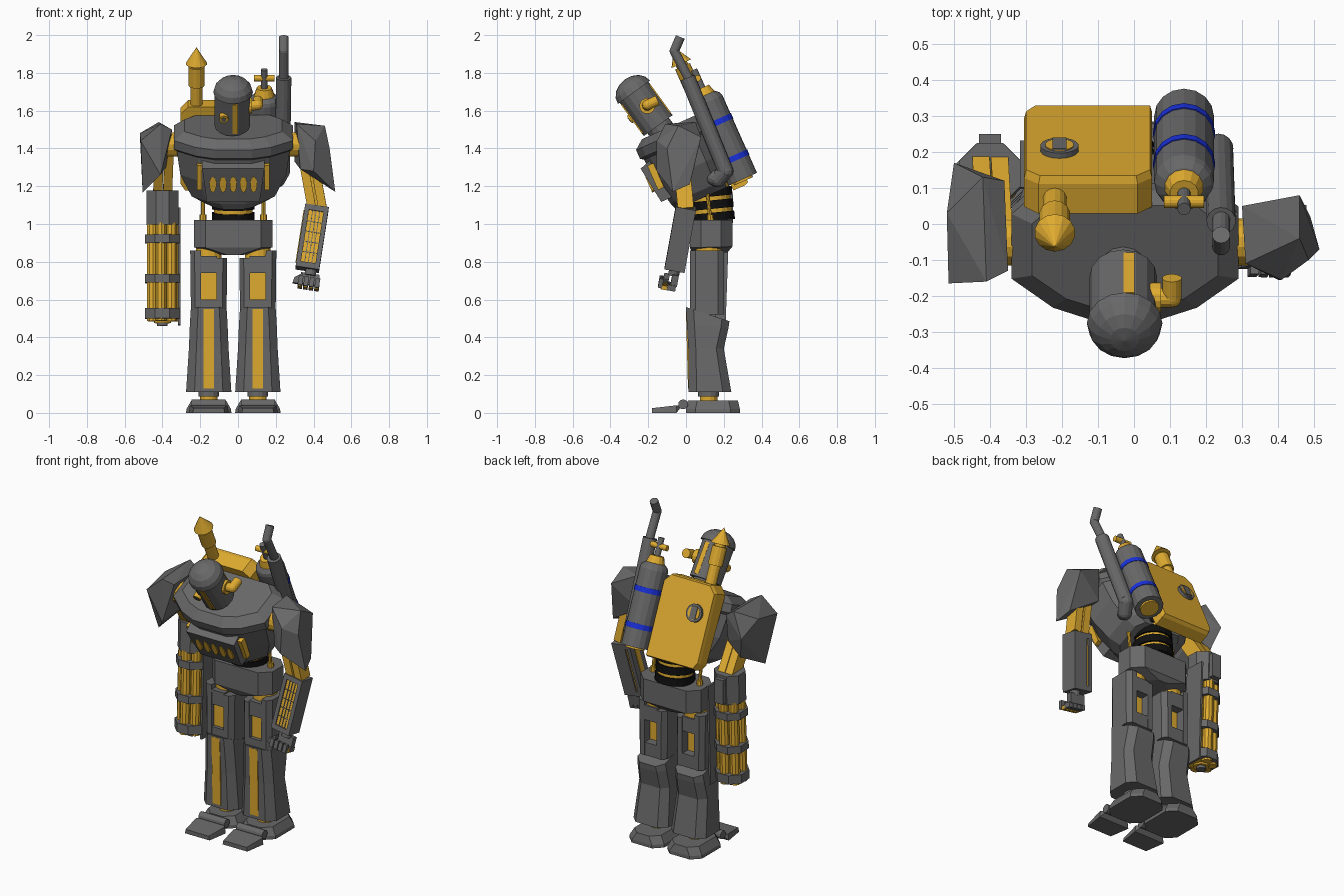
import bpy, bmesh, math
from math import radians, cos, sin, pi
from mathutils import Vector, Matrix

if "Cube" in bpy.data.objects:
    bpy.data.objects.remove(bpy.data.objects["Cube"])

def material(name, rgb):
    m = bpy.data.materials.new(name)
    m.use_nodes = True
    m.diffuse_color = (*rgb, 1)
    m.node_tree.nodes["Principled BSDF"].inputs["Base Color"].default_value = (*rgb, 1)
    return m

GREY = material("steel grey", (.14, .14, .14))
GOLD = material("brass", (.74, .41, .03))
BLUE = material("band blue", (.01, .03, .7))
BLACK = material("rubber black", (.005, .005, .005))
I = Matrix()
CX = -.025                                   # middle plane of the body
move = Matrix.Translation

def finish(name, bm, mat, M=I):
    bmesh.ops.recalc_face_normals(bm, faces=bm.faces)
    bm.transform(M)
    me = bpy.data.meshes.new(name)
    bm.to_mesh(me)
    bm.free()
    me.materials.append(mat)
    ob = bpy.data.objects.new(name, me)
    bpy.context.collection.objects.link(ob)

def loft(name, rings, mat, M=I):
    bm = bmesh.new()
    vs = [[bm.verts.new(p) for p in r] for r in rings]
    n = len(rings[0])
    for lo, hi in zip(vs, vs[1:]):
        for i in range(n):
            bm.faces.new((lo[i], lo[(i + 1) % n], hi[(i + 1) % n], hi[i]))
    bm.faces.new(vs[0])
    bm.faces.new(vs[-1])
    finish(name, bm, mat, M)

def hull(name, pts, mat, M=I):
    bm = bmesh.new()
    for p in pts:
        bm.verts.new(p)
    bmesh.ops.convex_hull(bm, input=bm.verts)
    bmesh.ops.dissolve_limit(bm, angle_limit=radians(3), verts=bm.verts, edges=bm.edges)
    finish(name, bm, mat, M)

def box(name, c, s, mat, M=I):
    bm = bmesh.new()
    bmesh.ops.create_cube(bm, size=1, matrix=move(c) @ Matrix.Diagonal((*s, 1)))
    finish(name, bm, mat, M)

def aim(a, b, axis=(0, 0, 1)):
    return move(a) @ Vector(axis).rotation_difference(Vector(b) - Vector(a)).to_matrix().to_4x4()

def rod(name, a, b, r, mat, r2=None, n=14, M=I):
    d = (Vector(b) - Vector(a)).length
    bm = bmesh.new()
    bmesh.ops.create_cone(bm, cap_ends=True, segments=n, radius1=r, radius2=r if r2 is None else r2,
                          depth=d, matrix=move((0, 0, d / 2)))
    finish(name, bm, mat, M @ aim(a, b))

def ball(name, c, r, mat, M=I, squash=1, half=False):
    bm = bmesh.new()
    bmesh.ops.create_uvsphere(bm, u_segments=16, v_segments=8, radius=r)
    if half:
        bmesh.ops.delete(bm, geom=[v for v in bm.verts if v.co.z < -r * .05], context='VERTS')
        bmesh.ops.holes_fill(bm, edges=bm.edges)
    finish(name, bm, mat, M @ move(c) @ Matrix.Diagonal((1, 1, squash, 1)))

def pipe(name, pts, r, mat):
    for i, (a, b) in enumerate(zip(pts, pts[1:])):
        rod(f"{name}_{i}", a, b, r, mat)
        if i:
            ball(f"{name}_bend_{i}", a, r, mat)

def octo(hx, y0, y1, zf, zb, c):
    """Chamfered rectangle; height runs from zf at the front to zb at the back."""
    pts = [(hx - c, y0), (hx, y0 + c), (hx, y1 - c), (hx - c, y1)]
    pts += [(-x, y) for x, y in reversed(pts)]
    return [(x, y, zf + (zb - zf) * (y - y0) / (y1 - y0)) for x, y in pts]

# legs and feet
for side, sx in (("left", 1), ("right", -1)):
    L = move((CX + .13 * sx, 0, 0))
    loft(side + "_foot", [octo(.12, 0, .285, 0, 0, .05), octo(.118, 0, .285, .02, .02, .05),
                          octo(.092, .01, .275, .065, .065, .05)], GREY, L)
    rod(side + "_toe_joint", (-.09, -.015, .045), (.09, -.015, .045), .026, GREY, M=L)
    hull(side + "_toe", [(x * s, y, z) for s in (-1, 1) for x, y, z in
         ((.085, -.18, 0), (.08, -.18, .025), (.105, -.05, 0), (.1, -.05, .04), (.07, -.02, .04))], GREY, L)
    rod(side + "_ankle", (0, .12, .05), (0, .12, .12), .047, GOLD, M=L)
    rod(side + "_ankle_collar", (0, .12, .088), (0, .12, .12), .056, GREY, M=L)
    loft(side + "_shin", [octo(.12, .012, .24, .11, .11, .045), octo(.105, .012, .2, .34, .34, .04),
                          octo(.1, .005, .225, .47, .45, .04), octo(.095, 0, .23, .56, .485, .04)], GREY, L)
    hull(side + "_shin_stripe", [(x, y + d, z) for x in (-.028, .028) for d in (-.0015, .02)
                                 for y, z in ((.012, .13), (.012, .34), (.001, .55))], GOLD, L)
    rod(side + "_knee", (-.07, .11, .5), (.07, .11, .5), .05, GREY, M=L)
    # thigh: open frame around a brass core, top sloping down inwards
    for s in (-1, 1):
        top = .86 if s == sx else .82
        hull(f"{side}_thigh_rail_{s}", [(s * x * k, y, z) for z, k in ((.52, .96), (.6, 1), (top, 1)) for x, y in
             ((.042, .02), (.075, .02), (.098, .05), (.098, .17), (.075, .2), (.042, .2))], GREY, L)
    box(side + "_thigh_top", (0, .11, .785), (.09, .175, .09), GREY, L)
    box(side + "_thigh_bottom", (0, .11, .56), (.09, .175, .08), GREY, L)
    box(side + "_thigh_core", (0, .095, .67), (.09, .1, .16), GOLD, L)
    rod(side + "_hip", (0, .12, .8), (0, .12, .885), .07, GOLD, M=L)

# pelvis and waist
B = move((CX, 0, 0))
loft("pelvis", [octo(.07, .04, .22, .835, .85, .04), octo(.208, .02, .245, .875, .88, .06),
                octo(.208, .02, .245, 1.02, 1.02, .06)], GREY, B)
z = 1.015
for i in range(7):
    h, r, mat = ((.045, .115, BLACK), (.02, .103, GOLD))[i % 2]
    y = .145 - .1 * (z - 1.015)
    rod(f"waist_ring_{i}", (CX, y, z), (CX, y - .1 * h, z + h), r, mat, n=18)
    z += h
for s in (-1, 1):
    rod(f"waist_piston_{s}", (CX + .16 * s, .13, 1.01), (CX + .16 * s, .11, 1.2), .01, GOLD, n=8)
    rod(f"waist_piston_base_{s}", (CX + .16 * s, .13, 1.01), (CX + .16 * s, .128, 1.05), .018, GOLD, n=8)

# chest, leaning forward
T = move((CX, .15, 1.1)) @ Matrix.Rotation(radians(24), 4, 'X')
half = [(.1, -.26), (.2, -.225), (.315, -.137), (.315, .06), (.24, .13)]
plan = half + [(-x, y) for x, y in reversed(half)]
levels = ((.06, .5, .74), (.1, .7, .8), (.23, .89, .9), (.37, .95, .93), (.385, 1, 1), (.435, 1, 1), (.475, .82, .8))
loft("chest", [[(x * a, y * b, z) for x, y in plan] for z, a, b in levels], GREY, T)
hull("chest_plate", [(x * s, y, z) for s in (-1, 1) for x, y, z in
     ((.14, -.25, .13), (.165, -.278, .335), (.14, -.18, .13), (.165, -.2, .36))], GREY, T)
for i in range(5):
    rod(f"chest_vent_{i}", (0, 0, 0), (0, -.02, 0), .019, GOLD, n=10,
        M=T @ move((-.108 + .054 * i, -.253, .24)) @ Matrix.Diagonal((1, 1, 2.4, 1)))
for s in (-1, 1):
    box(f"chest_bracket_{s}", (.178 * s, -.222, .265), (.026, .035, .14), GOLD, T)

# head
H = move((-.03, -.15, 1.525)) @ Matrix.Rotation(radians(36), 4, 'X')
rod("neck", (0, 0, -.1), (0, 0, .02), .07, GREY, M=H)
rod("head", (0, 0, -.005), (0, 0, .215), .094, GREY, n=16, M=H)
ball("head_dome", (.004, 0, .213), .105, GREY, H, .8, True)
for s in (-1, 1):
    box(f"head_stripe_{s}", (.016, s * .086, .105), (.03, .018, .19), GOLD, H)
rod("eye_barrel", (-.045, -.06, .11), (-.045, -.105, .11), .024, GOLD, M=H)
rod("eye_lens", (-.045, -.09, .11), (-.045, -.108, .11), .013, GREY, M=H)
rod("ear_flange", (.04, -.205, 1.625), (.075, -.205, 1.625), .042, GOLD)
pipe("ear_pipe", [(.05, -.205, 1.625), (.105, -.205, 1.63), (.105, -.15, 1.655)], .027, GOLD)

# back box with chamfered corners, porthole and chimney
profile = [(-.255, .03), (.075, .03), (.075, .48), (.035, .523), (-.24, .523), (-.28, .48), (-.28, .07)]
loft("back_box", [[(x, .1 + .05 * (.523 - z), z) for x, z in profile], [(x, .19, z) for x, z in profile],
     [(-.1 + (x + .1) * .97, .212, .27 + (z - .27) * .97) for x, z in profile]], GOLD, T)
rod("porthole_rim", (-.182, .2, .344), (-.182, .228, .344), .053, GREY, n=18, M=T)
rod("porthole_glass", (-.182, .22, .344), (-.182, .231, .344), .04, GOLD, n=18, M=T)
box("porthole_bar", (-.182, .23, .344), (.04, .01, .075), GREY, T)
for name, z0, z1, r, r2 in (("stem", .5, .65, .033, .033), ("collar", .63, .74, .043, .043),
                            ("throat", .73, .76, .032, .032), ("cap", .755, .85, .057, 0)):
    rod("chimney_" + name, (-.195, .145, z0), (-.195, .145, z1), r, GOLD, r2, M=T)

# gas tank
G = move((.139, .30, 1.237)) @ Matrix.Rotation(radians(24), 4, 'X')
rod("tank", (0, 0, 0), (0, 0, .45), .083, GREY, n=16, M=G)
ball("tank_shoulder", (0, 0, .45), .083, GREY, G, .6)
rod("tank_base", (0, 0, -.012), (0, 0, .01), .055, GOLD, n=16, M=G)
rod("tank_cap", (0, 0, .47), (0, 0, .53), .06, GOLD, .04, M=G)
for z in (.12, .33):
    rod(f"tank_band_{z}", (0, 0, z - .015), (0, 0, z + .015), .086, BLUE, n=16, M=G)
rod("valve_stem", (0, 0, .5), (0, 0, .635), .018, GREY, M=G)
rod("valve_bar", (-.055, 0, .585), (.055, 0, .585), .017, GOLD, M=G)

# exhaust
pipe("exhaust", [(.242, .008, 1.775), (.235, .21, 1.28), (.21, .17, 1.235), (.15, .09, 1.27)], .041, GREY)
pipe("exhaust_tip", [(.242, .03, 1.74), (.242, -.062, 1.915), (.242, -.03, 1.99)], .025, GREY)

# shoulders
for s in (-1, 1):
    rod(f"shoulder_joint_{s}", (CX + .25 * s, -.05, 1.42), (CX + .4 * s, -.05, 1.42), .065, GOLD)
hull("left_shoulder_pad", [(.31, -.11, 1.53), (.3, .05, 1.54), (.46, -.04, 1.52), (.46, .08, 1.46), (.41, -.155, 1.44),
     (.485, -.1, 1.4), (.515, -.07, 1.17), (.49, .02, 1.21), (.4, -.155, 1.28), (.33, -.11, 1.29), (.3, .05, 1.33)], GREY)
hull("right_shoulder_pad", [(-.35, -.13, 1.5), (-.36, .12, 1.5), (-.41, -.16, 1.53), (-.42, .13, 1.54), (-.515, -.165, 1.44),
     (-.52, .03, 1.48), (-.5, .17, 1.4), (-.505, -.06, 1.165), (-.46, .12, 1.26), (-.41, -.16, 1.26),
     (-.36, .1, 1.33)], GREY)

# left arm with caged forearm
A = aim((.365, -.03, 1.38), (.422, 0, 1.07), (0, 0, -1))
for s in (-1, 1):
    box(f"left_upper_arm_{s}", (.028 * s, 0, -.15), (.045, .085, .32), GOLD, A)
box("left_upper_arm_core", (0, 0, -.15), (.05, .06, .3), GOLD, A)
F = aim((.418, 0, 1.09), (.365, -.062, .75), (0, 0, -1))
box("forearm_core", (0, 0, -.17), (.1, .09, .32), GOLD, F)
for s in (-1, 1):
    box(f"forearm_side_{s}", (.051 * s, 0, -.17), (.024, .108, .34), GREY, F)
    box(f"forearm_cap_{s}", (0, 0, -.17 + .155 * s), (.1, .108, .03), GREY, F)
box("forearm_back", (.008, .045, -.17), (.066, .018, .32), GREY, F)
box("forearm_inner_strip", (-.064, 0, -.17), (.006, .035, .28), GOLD, F)
for i in range(3):
    box(f"forearm_bar_{i}", (.019 * (i - 1), -.045, -.17), (.004, .008, .3), GREY, F)
for i in range(4):
    box(f"forearm_rung_{i}", (0, -.045, -.09 - .055 * i), (.08, .006, .004), GREY, F)

# hand
P = F @ move((.02, 0, -.34))
rod("wrist", (0, 0, .02), (0, 0, -.03), .03, GREY, M=P)
box("palm", (0, .01, -.05), (.1, .035, .06), GREY, P)
for i in range(4):
    x = -.045 + .03 * i
    box(f"finger_{i}", (x, 0, -.09), (.024, .045, .03), GREY, P)
    box(f"finger_joint_{i}", (x, -.035, -.095), (.018, .04, .022), GOLD, P)
    box(f"finger_tip_{i}", (x, -.06, -.075), (.024, .022, .05), GREY, P)
hull("thumb", [(x, y, z) for y in (-.05, -.02) for x, z in
     ((-.04, -.03), (-.04, -.06), (-.08, -.06), (-.085, -.09), (-.06, -.09))], GREY, P)

# right arm with rotary gun
U = aim((-.39, -.02, 1.4), (-.4, .155, 1.14), (0, 0, -1))
for s in (-1, 1):
    box(f"right_upper_arm_{s}", (.026 * s, 0, -.15), (.048, .09, .32), GOLD, U)
K = aim((-.4, .14, 1.175), (-.4, .115, .48), (0, 0, -1))
R = K @ Matrix.Rotation(pi / 8, 4, 'Z')
rod("gun_housing", (0, 0, 0), (0, 0, -.18), .092, GREY, n=8, M=R)
box("gun_handle", (-.4, .225, 1.08), (.06, .05, .15), GREY)
box("gun_inner_guard", (.089, .03, -.4), (.012, .13, .62), GREY, K)
rod("gun_core", (0, 0, -.17), (0, 0, -.7), .045, GOLD, M=R)
rod("gun_spindle", (0, 0, -.69), (0, 0, -.715), .028, GREY, M=R)
for i in range(6):
    x, y = .058 * cos(i * pi / 3), .058 * sin(i * pi / 3)
    rod(f"gun_barrel_{i}", (x, y, -.17), (x, y, -.69), .03, GOLD, n=10, M=R)
for z, h in ((-.255, .045), (-.465, .045), (-.65, .055)):
    rod(f"gun_ring_{z}", (0, 0, z + h / 2), (0, 0, z - h / 2), .1, GREY, n=8, M=R)
